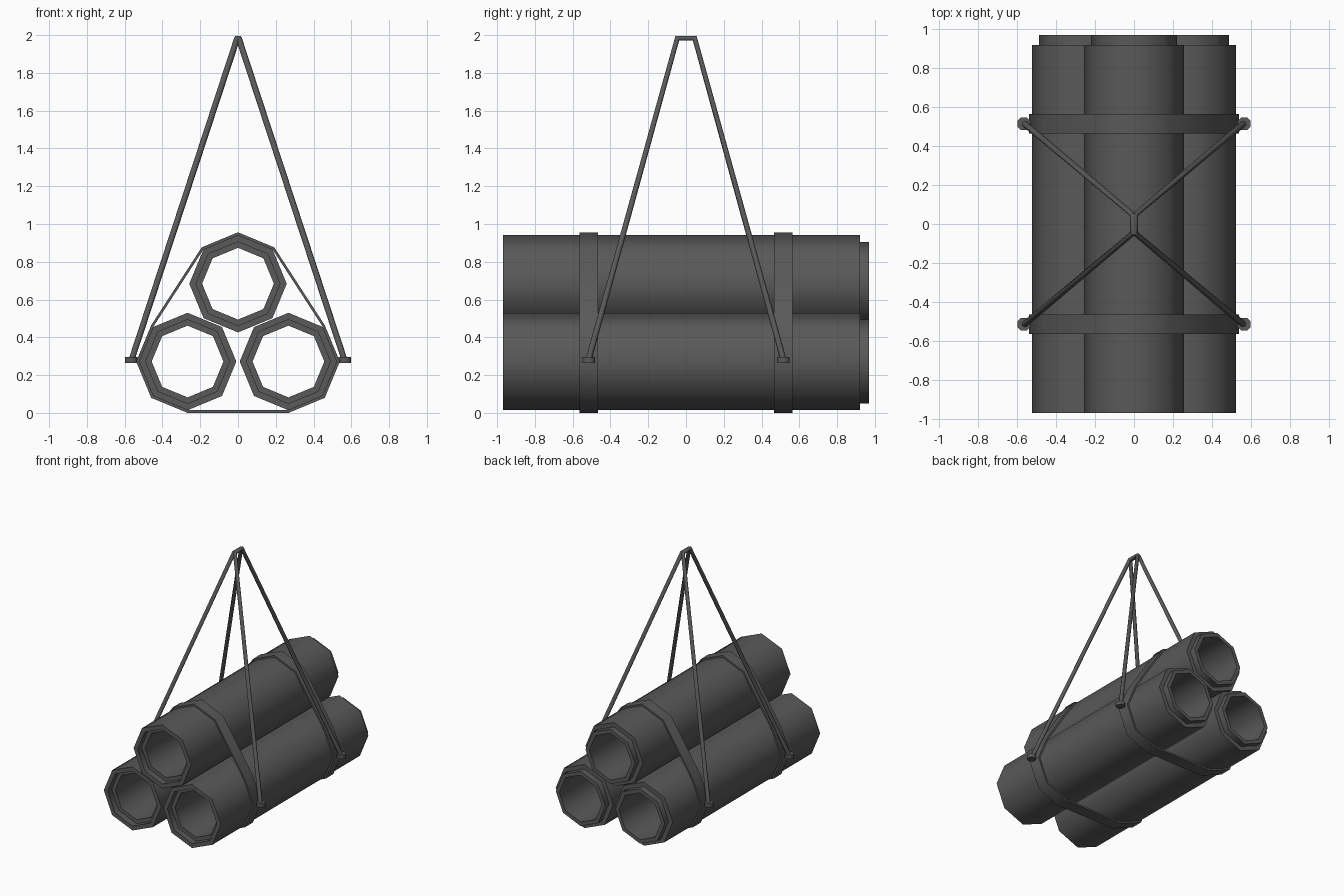
import bpy, bmesh, math

if "Cube" in bpy.data.objects:
    bpy.data.objects.remove(bpy.data.objects["Cube"], do_unlink=True)

PIPE_R, BAND_R = 0.258, 0.272
CENTRES = {"top_pipe": (0, 0.684), "left_pipe": (0.267, 0.272), "right_pipe": (-0.267, 0.272)}
BAND_Y = 0.515

grey = bpy.data.materials.new("dark_grey")
grey.use_nodes = True
grey.diffuse_color = (0.1, 0.1, 0.1, 1)
grey.node_tree.nodes["Principled BSDF"].inputs["Base Color"].default_value = (0.1, 0.1, 0.1, 1)


def arc(centre, radius, start, stop):
    """Octagon corners in the xz plane, between two angles in degrees."""
    return [(centre[0] + radius * math.cos(math.radians(a)),
             centre[1] + radius * math.sin(math.radians(a))) for a in range(start, stop + 1, 45)]


def finish(obj):
    obj.data.materials.append(grey)
    bpy.ops.object.select_all(action="DESELECT")
    obj.select_set(True)
    bpy.context.view_layer.objects.active = obj
    bpy.ops.object.shade_smooth_by_angle(angle=math.radians(50))
    return obj


def ring_solid(name, sections):
    """Join (outline, y) loops into a closed ring-shaped solid."""
    bm = bmesh.new()
    loops = [[bm.verts.new((x, y, z)) for x, z in outline] for outline, y in sections]
    for a, b in zip(loops, loops[1:] + loops[:1]):
        for i in range(len(a)):
            bm.faces.new((a[i - 1], a[i], b[i], b[i - 1]))
    bmesh.ops.recalc_face_normals(bm, faces=bm.faces)
    mesh = bpy.data.meshes.new(name)
    bm.to_mesh(mesh)
    bm.free()
    obj = bpy.data.objects.new(name, mesh)
    bpy.context.collection.objects.link(obj)
    return finish(obj)


# Pipes: recessed socket at the front, stepped spigot at the back
profile = [(PIPE_R, -0.97), (PIPE_R, 0.92), (0.222, 0.92), (0.222, 0.97),
           (0.19, 0.97), (0.19, -0.92), (0.222, -0.92), (0.222, -0.97)]
for name, centre in CENTRES.items():
    ring_solid(name, [(arc(centre, r, 0, 315), y) for r, y in profile])


# Straps wrapped tightly around the bundle
def wrap(radius):
    return (arc(CENTRES["left_pipe"], radius, -90, 45) + arc(CENTRES["top_pipe"], radius, 45, 135)
            + arc(CENTRES["right_pipe"], radius, 135, 270))


for end, y in (("front", -BAND_Y), ("back", BAND_Y)):
    inner, outer = wrap(PIPE_R), wrap(BAND_R)
    ring_solid(end + "_strap", [(inner, y - 0.049), (outer, y - 0.049),
                                (outer, y + 0.049), (inner, y + 0.049)])

# Lifting lugs on the strap sides, and a sling rope over each side
for side, s in (("left", 1), ("right", -1)):
    for end, y in (("front", -BAND_Y), ("back", BAND_Y)):
        bpy.ops.mesh.primitive_cylinder_add(vertices=8, radius=0.036, depth=0.03,
                                            location=(s * 0.566, y, 0.28),
                                            rotation=(0, 0, math.pi / 8))
        lug = bpy.context.object
        lug.name = f"{end}_{side}_lug"
        finish(lug)

    curve = bpy.data.curves.new(side + "_rope", "CURVE")
    curve.dimensions = "3D"
    curve.bevel_depth = 0.016
    curve.bevel_resolution = 2
    curve.use_fill_caps = True
    path = curve.splines.new("POLY")
    points = [(s * 0.562, -BAND_Y, 0.285), (s * 0.004, -0.046, 1.984),
              (s * 0.004, 0.046, 1.984), (s * 0.562, BAND_Y, 0.285)]
    path.points.add(len(points) - 1)
    for point, co in zip(path.points, points):
        point.co = (*co, 1)
    rope = bpy.data.objects.new(side + "_rope", curve)
    bpy.context.collection.objects.link(rope)
    bpy.ops.object.select_all(action="DESELECT")
    rope.select_set(True)
    bpy.context.view_layer.objects.active = rope
    bpy.ops.object.convert(target="MESH")
    finish(bpy.context.object)
